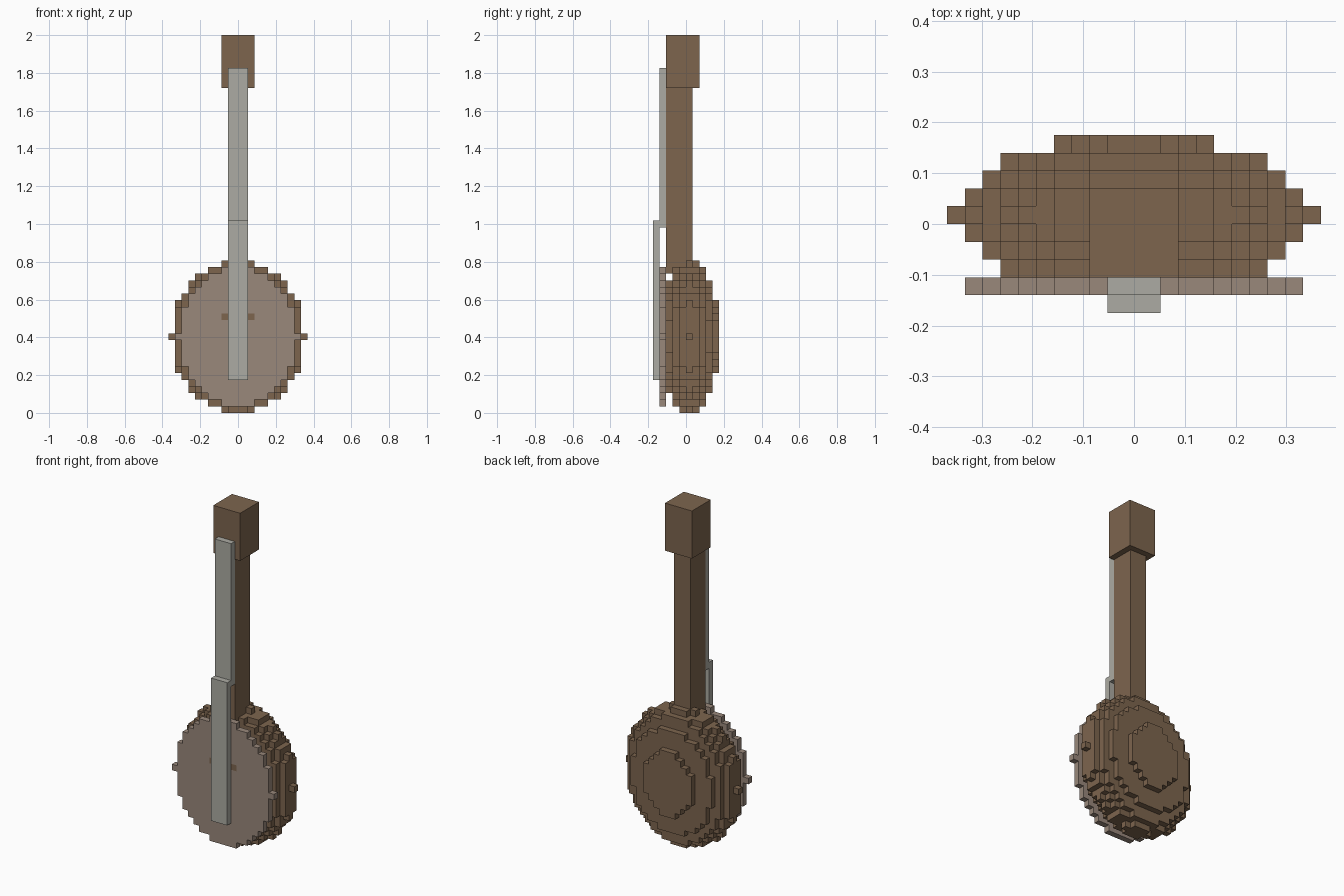
import bpy, bmesh

if "Cube" in bpy.data.objects:
    bpy.data.objects.remove(bpy.data.objects["Cube"])

V = 2 / 57          # size of one block
MID_Z = 11          # block row through the middle of the round body


def material(name, rgb):
    m = bpy.data.materials.new(name)
    m.diffuse_color = (*rgb, 1)
    m.use_nodes = True
    m.node_tree.nodes["Principled BSDF"].inputs["Base Color"].default_value = m.diffuse_color
    return m


WOOD = material("brown_wood", (0.205, 0.130, 0.076))
SKIN = material("pale_skin", (0.319, 0.246, 0.198))
STRING = material("grey_string", (0.413, 0.407, 0.366))


def finish(bm, name, mats):
    mesh = bpy.data.meshes.new(name)
    bm.to_mesh(mesh)
    bm.free()
    for m in mats:
        mesh.materials.append(m)
    obj = bpy.data.objects.new(name, mesh)
    bpy.context.collection.objects.link(obj)
    return obj


# outward direction -> the four corners of that side of a block
SIDES = {
    (1, 0, 0): ((1, 0, 0), (1, 1, 0), (1, 1, 1), (1, 0, 1)),
    (-1, 0, 0): ((0, 0, 0), (0, 0, 1), (0, 1, 1), (0, 1, 0)),
    (0, 1, 0): ((0, 1, 0), (0, 1, 1), (1, 1, 1), (1, 1, 0)),
    (0, -1, 0): ((0, 0, 0), (1, 0, 0), (1, 0, 1), (0, 0, 1)),
    (0, 0, 1): ((0, 0, 1), (1, 0, 1), (1, 1, 1), (0, 1, 1)),
    (0, 0, -1): ((0, 0, 0), (0, 1, 0), (1, 1, 0), (1, 0, 0)),
}


def blocks(name, cells, mats, mat_rule=lambda c: 0):
    """Outer skin of a set of grid blocks."""
    bm = bmesh.new()
    verts = {}
    for c in sorted(cells):
        for d, corners in SIDES.items():
            if tuple(a + b for a, b in zip(c, d)) in cells:
                continue
            loop = []
            for k in corners:
                p = tuple(a + b for a, b in zip(c, k))
                if p not in verts:
                    verts[p] = bm.verts.new(((p[0] - 0.5) * V, p[1] * V, p[2] * V))
                loop.append(verts[p])
            bm.faces.new(loop).material_index = mat_rule(c)
    return finish(bm, name, mats)


def box(name, half_x, y, z, mat):
    """Box centred on x, sized in blocks."""
    bm = bmesh.new()
    bmesh.ops.create_cube(bm, size=1)
    for v in bm.verts:
        v.co = (v.co.x * 2 * half_x * V,
                y[v.co.y > 0] * V,
                z[v.co.z > 0] * V)
    return finish(bm, name, [mat])


def ellipsoid(rx, ry, rz, y_range):
    return {(x, y, z) for x in range(-11, 12) for y in y_range for z in range(0, 24)
            if (x / rx) ** 2 + (y / ry) ** 2 + ((z - MID_Z) / rz) ** 2 <= 1}


# rounded body, cut flat at the front
blocks("body", ellipsoid(10, 4.5, 11.5, range(-3, 5)), [WOOD])

# drum skin disc with two small wooden marks
disc = {(x, -4, z) for x, _, z in ellipsoid(9, 1, 10.5, [0])}
blocks("drum_skin", disc, [SKIN, WOOD],
       lambda c: int(abs(c[0]) == 2 and c[2] == 14))

# neck and head
box("neck", 1.5, (-3, 1), (21, 49), WOOD)
box("head", 2.5, (-3, 2), (49, 57), WOOD)

# strings in two overlapping steps
box("lower_strings", 1.5, (-5, -4), (5, 29), STRING)
box("upper_strings", 1.5, (-4, -3), (28, 52), STRING)
